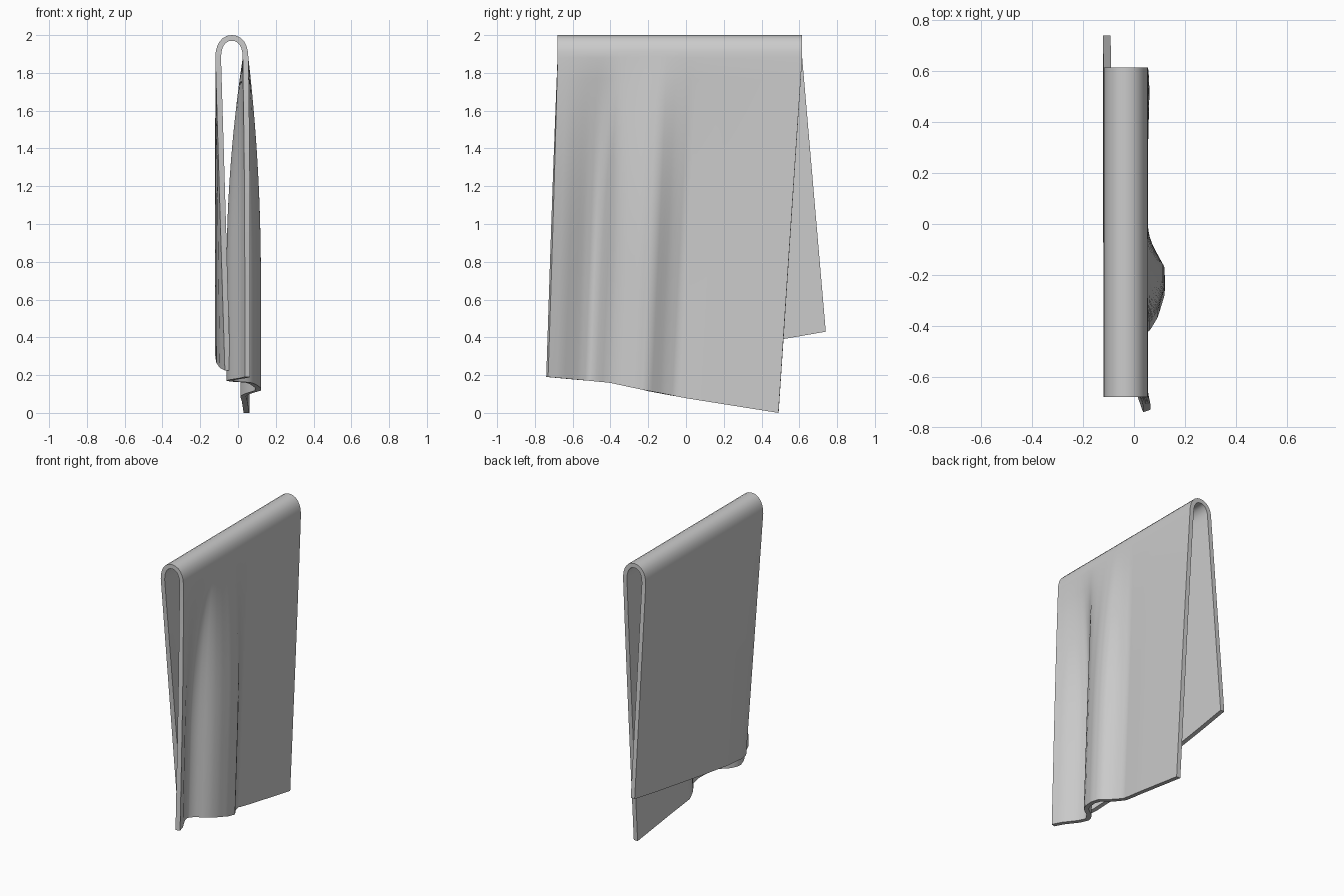
import bpy
import math

if "Cube" in bpy.data.objects:
    bpy.data.objects.remove(bpy.data.objects["Cube"])

COLS = 56      # divisions along the hanging rail direction (y)
ROWS = 16      # divisions down each hanging panel
ARCH = 12      # divisions over the top fold
Z_FOLD = 1.88  # height where the panels meet the top fold
X_MID, HALF_W = -0.0325, 0.0725
THICK = 0.03


def interp(points, y):
    """Piecewise linear lookup."""
    for (a, va), (b, vb) in zip(points, points[1:]):
        if y <= b:
            return va + (vb - va) * (y - a) / (b - a)
    return points[-1][1]


def lerp(a, b, t):
    return a + (b - a) * t


# Bottom hem of the near panel: sideways waves of the fold and hem height
right_x = [(-0.735, 0.05), (-0.67, 0.027), (-0.57, -0.03), (-0.51, -0.048), (-0.46, -0.02),
           (-0.41, 0.05), (-0.36, 0.08), (-0.275, 0.106), (-0.21, 0.106),
           (-0.13, 0.055), (-0.06, 0.027), (0.1, 0.035), (0.49, 0.045)]
right_z = [(-0.735, 0.19), (-0.4, 0.16), (-0.22, 0.12), (0.0, 0.078), (0.49, 0.0)]
# Bottom hem of the far panel
left_x = [(-0.56, -0.055), (-0.48, -0.08), (-0.3, -0.1), (0.0, -0.107), (0.74, -0.107)]
left_z = [(-0.56, 0.225), (0.51, 0.39), (0.74, 0.43)]


def column(u):
    """One strip of cloth: near hem, up over the fold, down to the far hem."""
    y_top = lerp(-0.68, 0.615, u)
    xr, xl = X_MID + HALF_W, X_MID - HALF_W
    pts = []
    yb = lerp(-0.735, 0.49, u)
    bx, bz = interp(right_x, yb), interp(right_z, yb)
    for i in range(ROWS):
        t = 1 - i / ROWS
        z = lerp(Z_FOLD, bz, t)
        k = min(1, (Z_FOLD - z) / 1.15)
        f = 1 - (1 - k) ** 2
        pts.append((lerp(xr, bx, f), lerp(y_top, yb, t), z))
    for i in range(ARCH + 1):
        a = math.pi * i / ARCH
        c, s = math.cos(a), math.sin(a)
        pts.append((X_MID + HALF_W * math.copysign(abs(c) ** 0.9, c), y_top,
                    Z_FOLD + 0.105 * max(s, 0) ** 0.9))
    yb = lerp(-0.56, 0.74, u)
    bx, bz = interp(left_x, yb), interp(left_z, yb)
    for i in range(1, ROWS + 1):
        t = i / ROWS
        pts.append((lerp(xl, bx, t), lerp(y_top, yb, t), lerp(Z_FOLD, bz, t)))
    return pts


# Draped cloth sheet
cols = [column(i / COLS) for i in range(COLS + 1)]
n = len(cols[0])
verts = [p for c in cols for p in c]
faces = [(i * n + j, (i + 1) * n + j, (i + 1) * n + j + 1, i * n + j + 1)
         for i in range(COLS) for j in range(n - 1)]
mesh = bpy.data.meshes.new("draped_towel")
mesh.from_pydata(verts, [], faces)
mesh.update()
towel = bpy.data.objects.new("draped_towel", mesh)
bpy.context.collection.objects.link(towel)

# Cloth thickness
solid = towel.modifiers.new("thickness", 'SOLIDIFY')
solid.thickness = THICK
solid.offset = 0

bpy.context.view_layer.objects.active = towel
towel.select_set(True)
bpy.ops.object.modifier_apply(modifier=solid.name)
bpy.ops.object.shade_smooth_by_angle(angle=math.radians(40))
